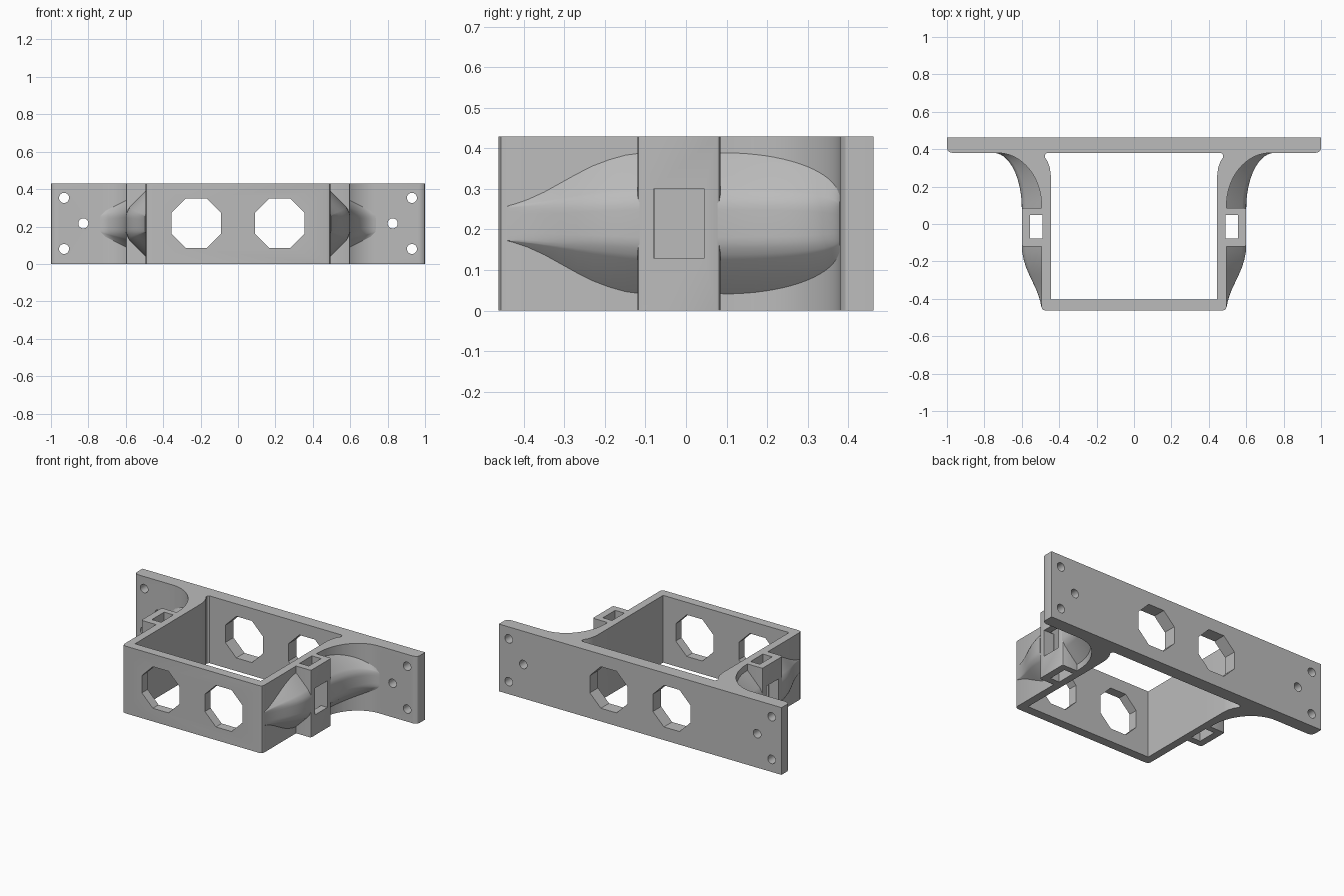
import bpy, bmesh
from math import sin, cos, pi, radians
from mathutils import Vector

cube = bpy.data.objects.get("Cube")
if cube:
    bpy.data.objects.remove(cube, do_unlink=True)

H = 0.43           # height of the bracket
MID = H / 2
grey = bpy.data.materials.new("mid grey")
grey.use_nodes = True
grey.diffuse_color = (0.5, 0.5, 0.5, 1)
grey.node_tree.nodes["Principled BSDF"].inputs["Base Color"].default_value = (0.5, 0.5, 0.5, 1)


def skin(name, rings):
    """Closed solid through a list of equal rings of points."""
    bm = bmesh.new()
    loops = [[bm.verts.new(p) for p in ring] for ring in rings]
    n = len(loops[0])
    for a, b in zip(loops, loops[1:]):
        for i in range(n):
            j = (i + 1) % n
            bm.faces.new((a[i], a[j], b[j], b[i]))
    bm.faces.new(loops[0][::-1])
    bm.faces.new(loops[-1])
    bmesh.ops.recalc_face_normals(bm, faces=bm.faces)
    mesh = bpy.data.meshes.new(name)
    bm.to_mesh(mesh)
    bm.free()
    mesh.materials.append(grey)
    ob = bpy.data.objects.new(name, mesh)
    bpy.context.collection.objects.link(ob)
    return ob


def prism_z(name, pts, lo, hi):
    return skin(name, [[(x, y, z) for x, y in pts] for z in (lo, hi)])


def prism_y(name, pts, lo, hi):
    return skin(name, [[(x, y, z) for x, z in pts] for y in (lo, hi)])


def mirrored(half):
    return half + [(-x, y) for x, y in reversed(half)]


def rect(x0, x1, y0, y1):
    return [(x0, y0), (x1, y0), (x1, y1), (x0, y1)]


def circle(cx, cz, r, n, turn=0.0):
    return [(cx + r * cos(2 * pi * i / n + turn), cz + r * sin(2 * pi * i / n + turn))
            for i in range(n)]


def activate(ob):
    bpy.ops.object.select_all(action='DESELECT')
    ob.select_set(True)
    bpy.context.view_layer.objects.active = ob


def cut(ob, cutter):
    mod = ob.modifiers.new("cut", 'BOOLEAN')
    mod.operation = 'DIFFERENCE'
    mod.solver = 'EXACT'
    mod.object = cutter
    activate(ob)
    bpy.ops.object.modifier_apply(modifier=mod.name)
    bpy.data.objects.remove(cutter, do_unlink=True)


def wall_arc(t):
    return (0.73 - 0.235 * cos(t), 0.1 + 0.28 * sin(t))


def rib_arc(t):
    return (0.75 - 0.15 * cos(t), 0.085 + 0.295 * sin(t))


ANGLES = [pi / 2 * i / 18 for i in range(19)]

# Frame: front wall, side walls, slotted blocks and flared back plate
outline = [(0.475, -0.463), (0.489, -0.457), (0.495, -0.443), (0.495, -0.12),
           (0.59, -0.12), (0.597, -0.117), (0.6, -0.11), (0.6, 0.075),
           (0.597, 0.082), (0.59, 0.085), (0.495, 0.085)]
outline += [wall_arc(t) for t in ANGLES]
outline += [(0.97, 0.38), (0.985, 0.384), (0.996, 0.393), (1, 0.405), (1, 0.463)]
frame = prism_z("bracket_frame", mirrored(outline), 0, H)

# Central cavity, widening near the back plate
cavity = [(0.445, -0.405), (0.445, 0.26), (0.45, 0.3), (0.462, 0.335),
          (0.477, 0.358), (0.477, 0.37), (0.466, 0.38)]
cut(frame, prism_z("cavity_cutter", mirrored(cavity), -0.1, H + 0.1))

for s in (-1, 1):
    # Octagonal openings through front and back
    cut(frame, prism_y("octagon_cutter",
                       circle(s * 0.223, 0.217, 0.144, 8, pi / 8), -1, 1))
    # Screw holes in the back plate
    for x, z in ((0.93, 0.353), (0.93, 0.08), (0.827, 0.217)):
        cut(frame, prism_y("screw_cutter", circle(s * x, z, 0.027, 24), 0.2, 1))
    # Vertical slot and side window of each block
    slot = rect(0.49, 0.555, -0.077, 0.047)
    cut(frame, prism_z("slot_cutter", [(s * x, y) for x, y in slot], -0.1, H + 0.1))
    window = rect(0.53, 0.7, -0.08, 0.046)
    cut(frame, prism_z("window_cutter", [(s * x, y) for x, y in window], 0.13, 0.30))


def rib(name, s, stations):
    """Loft of sloped sections; a station is (wall point, crest point, half width)."""
    rings = []
    for p, q, w in stations:
        p, q = Vector(p), Vector(q)
        d = max((q - p).length, 0.001)
        way = (q - p).normalized()
        half = [(-0.01, w + d + 0.01), (d * 0.8, w + d * 0.2),
                (d * 0.88, w + d * 0.09), (d * 0.95, w * 0.9), (d * 0.99, w * 0.72),
                (d, w * 0.5)]
        ring = []
        for a, h in half + [(a, -h) for a, h in reversed(half)]:
            at = p + way * a
            ring.append((s * at.x, at.y, MID + h))
        rings.append(ring)
    return skin(name, rings)


# Ribs: tapered ones ahead of the blocks, curved ones behind them
front_crest = [(-0.115, 0.6), (-0.15, 0.598), (-0.19, 0.59), (-0.23, 0.578),
               (-0.27, 0.561), (-0.31, 0.542), (-0.35, 0.523), (-0.39, 0.508),
               (-0.42, 0.5), (-0.44, 0.496)]
parts = [frame]
for s, side in ((1, "left"), (-1, "right")):
    front = [((0.495, y), (x, y), 0.068 - 0.08 * (-0.115 - y)) for y, x in front_crest]
    parts.append(rib(side + "_front_rib", s, front))
    back = [((0.495, 0.078), (0.6, 0.078), 0.068)]
    back += [(wall_arc(t), rib_arc(t), 0.068 - 0.03 * (t / (pi / 2)) ** 2)
             for t in ANGLES[:-1]]
    parts.append(rib(side + "_back_rib", s, back))

for ob in parts:
    activate(ob)
    bpy.ops.object.shade_smooth_by_angle(angle=radians(30))
